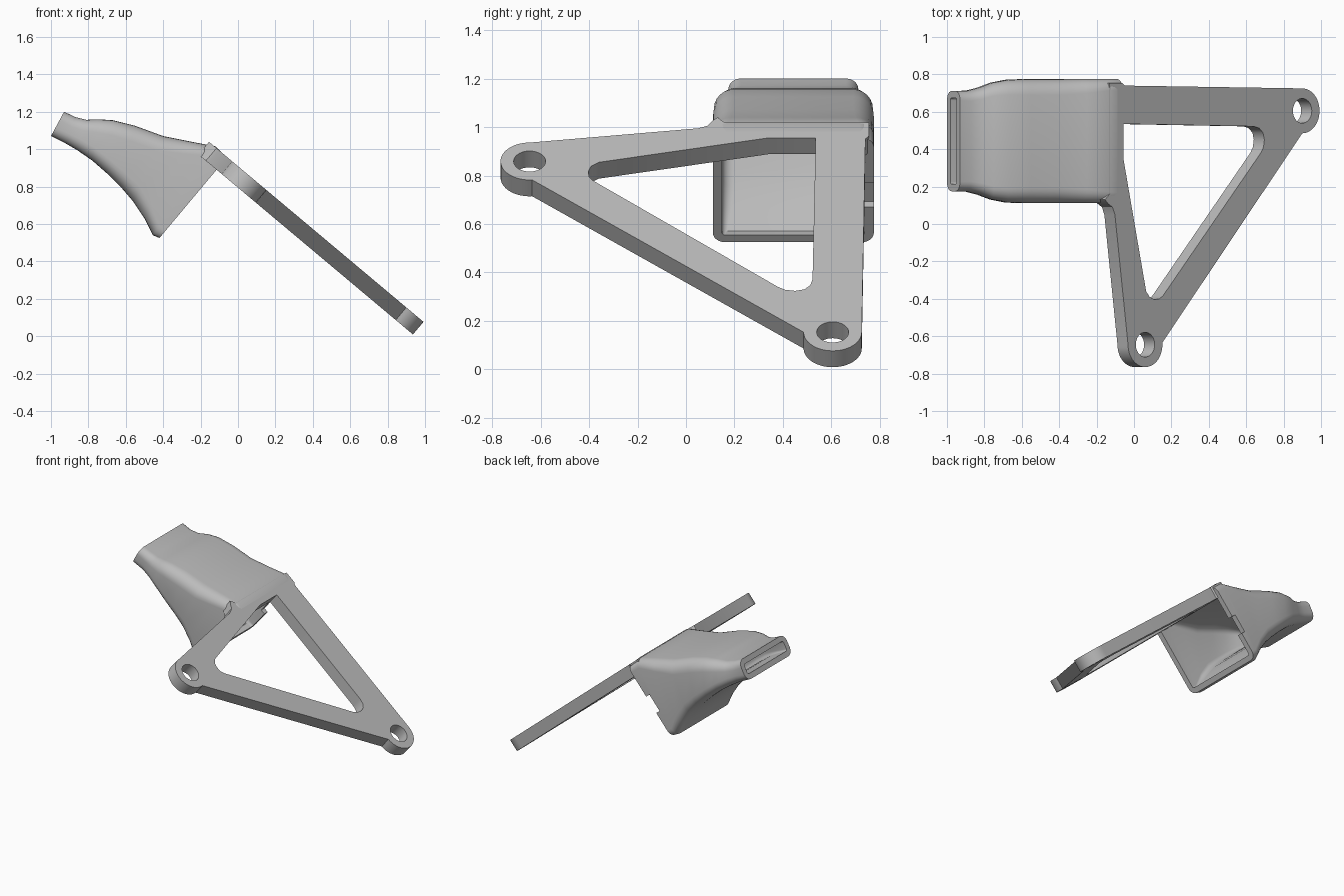
import bpy, bmesh
from math import radians, sin, cos, pi
from mathutils import Vector

cube = bpy.data.objects.get("Cube")
if cube:
    bpy.data.objects.remove(cube, do_unlink=True)

grey = bpy.data.materials.new("plain grey")
grey.use_nodes = True
grey.diffuse_color = (0.5, 0.5, 0.5, 1)
grey.node_tree.nodes["Principled BSDF"].inputs["Base Color"].default_value = (0.5, 0.5, 0.5, 1)

TILT = radians(40)
THICK = 0.088


def activate(ob):
    bpy.ops.object.select_all(action='DESELECT')
    ob.select_set(True)
    bpy.context.view_layer.objects.active = ob


def arc(cx, cy, r, start, end, n):
    steps = [radians(start + (end - start) * i / n) for i in range(n + 1)]
    return [(cx + r * cos(a), cy + r * sin(a)) for a in steps]


def flat(points):
    """Plan positions stretched onto the tilted plate."""
    return [((x + 0.1) / cos(TILT), y) for x, y in points]


# Tilted triangular bracket with two screw bosses
boss_a, boss_b = flat([(0.06, -0.645), (0.90, 0.605)])
outline = arc(*boss_a, 0.12, 180, 365, 24) + arc(*boss_b, 0.12, -90, 90, 24)
outline += flat([(-0.05, 0.74), (-0.065, 0.755), (-0.13, 0.755), (-0.13, 0.16),
                 (-0.155, 0.13), (-0.14, 0.11), (-0.115, 0.09), (-0.102, 0.05)])
window = flat([(-0.055, 0.535), (0.64, 0.522), (0.67, 0.512), (0.69, 0.488),
               (0.697, 0.45), (0.692, 0.41), (0.678, 0.38), (0.154, -0.385),
               (0.135, -0.4), (0.11, -0.403), (0.085, -0.392), (0.065, -0.36),
               (-0.055, 0.34)])
curve = bpy.data.curves.new("bracket_plate", 'CURVE')
curve.dimensions = '2D'
curve.fill_mode = 'BOTH'
curve.extrude = THICK / 2
for loop in (outline, window, arc(*boss_a, 0.066, 0, 350, 35), arc(*boss_b, 0.066, 0, 350, 35)):
    spline = curve.splines.new('POLY')
    spline.points.add(len(loop) - 1)
    for point, (u, v) in zip(spline.points, loop):
        point.co = (u, v, 0, 1)
    spline.use_cyclic_u = True
plate = bpy.data.objects.new("bracket_plate", curve)
bpy.context.collection.objects.link(plate)
normal = Vector((sin(TILT), 0, cos(TILT)))
plate.location = Vector((-0.1, 0, 0.993)) - normal * THICK / 2
plate.rotation_euler = (0, TILT, 0)
activate(plate)
bpy.ops.object.convert(target='MESH')
plate = bpy.context.object
bm = bmesh.new()
bm.from_mesh(plate.data)
bmesh.ops.remove_doubles(bm, verts=bm.verts, dist=0.0005)
bmesh.ops.recalc_face_normals(bm, faces=bm.faces)
bm.to_mesh(plate.data)
bm.free()

# Hollow duct: floor x, z, roof x, z, half width, corner radius
sections = [
    (-0.42, 0.525, -0.06, 0.955, 0.332, 0.05),
    (-0.455, 0.54, -0.12, 1.015, 0.332, 0.06),
    (-0.50, 0.63, -0.25, 1.04, 0.332, 0.075),
    (-0.56, 0.72, -0.40, 1.07, 0.332, 0.085),
    (-0.62, 0.79, -0.55, 1.125, 0.332, 0.085),
    (-0.70, 0.87, -0.67, 1.155, 0.328, 0.08),
    (-0.78, 0.94, -0.75, 1.16, 0.312, 0.07),
    (-0.86, 0.995, -0.81, 1.157, 0.285, 0.06),
    (-0.92, 1.03, -0.87, 1.172, 0.27, 0.055),
    (-1.00, 1.07, -0.93, 1.20, 0.268, 0.05),
]


def ring(bm, section, wall):
    fx, fz, rx, rz, half, radius = section
    low, high = Vector((fx, 0.443, fz)), Vector((rx, 0.443, rz))
    up = (high - low).normalized()
    mid = (low + high) / 2
    tall = (high - low).length / 2 - wall
    half, radius = half - wall, max(radius - wall, 0.012)
    verts = []
    for sy, sz, start in ((1, 1, 0), (-1, 1, 90), (-1, -1, 180), (1, -1, 270)):
        for y, z in arc(sy * (half - radius), sz * (tall - radius), radius, start, start + 90, 6):
            verts.append(bm.verts.new(mid + up * z + Vector((0, y, 0))))
    return verts


bm = bmesh.new()
rings = [ring(bm, s, 0) for s in sections] + [ring(bm, s, 0.038) for s in reversed(sections)]
for a, b in zip(rings, rings[1:] + rings[:1]):
    for i in range(len(a)):
        j = (i + 1) % len(a)
        bm.faces.new((a[i], a[j], b[j], b[i]))
bmesh.ops.recalc_face_normals(bm, faces=bm.faces)
mesh = bpy.data.meshes.new("air_duct")
bm.to_mesh(mesh)
bm.free()
duct = bpy.data.objects.new("air_duct", mesh)
bpy.context.collection.objects.link(duct)

# Small notch in the rear wall of the duct mouth
bpy.ops.mesh.primitive_cube_add(size=1, location=(-0.256, 0.76, 0.72), rotation=(0, TILT, 0))
cutter = bpy.context.object
cutter.name = "notch_cutter"
cutter.scale = (0.07, 0.1, 0.13)
cutter.hide_render = True
activate(duct)
cut = duct.modifiers.new("notch", 'BOOLEAN')
cut.operation = 'DIFFERENCE'
cut.solver = 'EXACT'
cut.object = cutter
bpy.ops.object.modifier_apply(modifier="notch")
bpy.data.objects.remove(cutter, do_unlink=True)

for ob in (plate, duct):
    ob.data.materials.clear()
    ob.data.materials.append(grey)
    activate(ob)
    bpy.ops.object.shade_smooth_by_angle(angle=radians(35))
